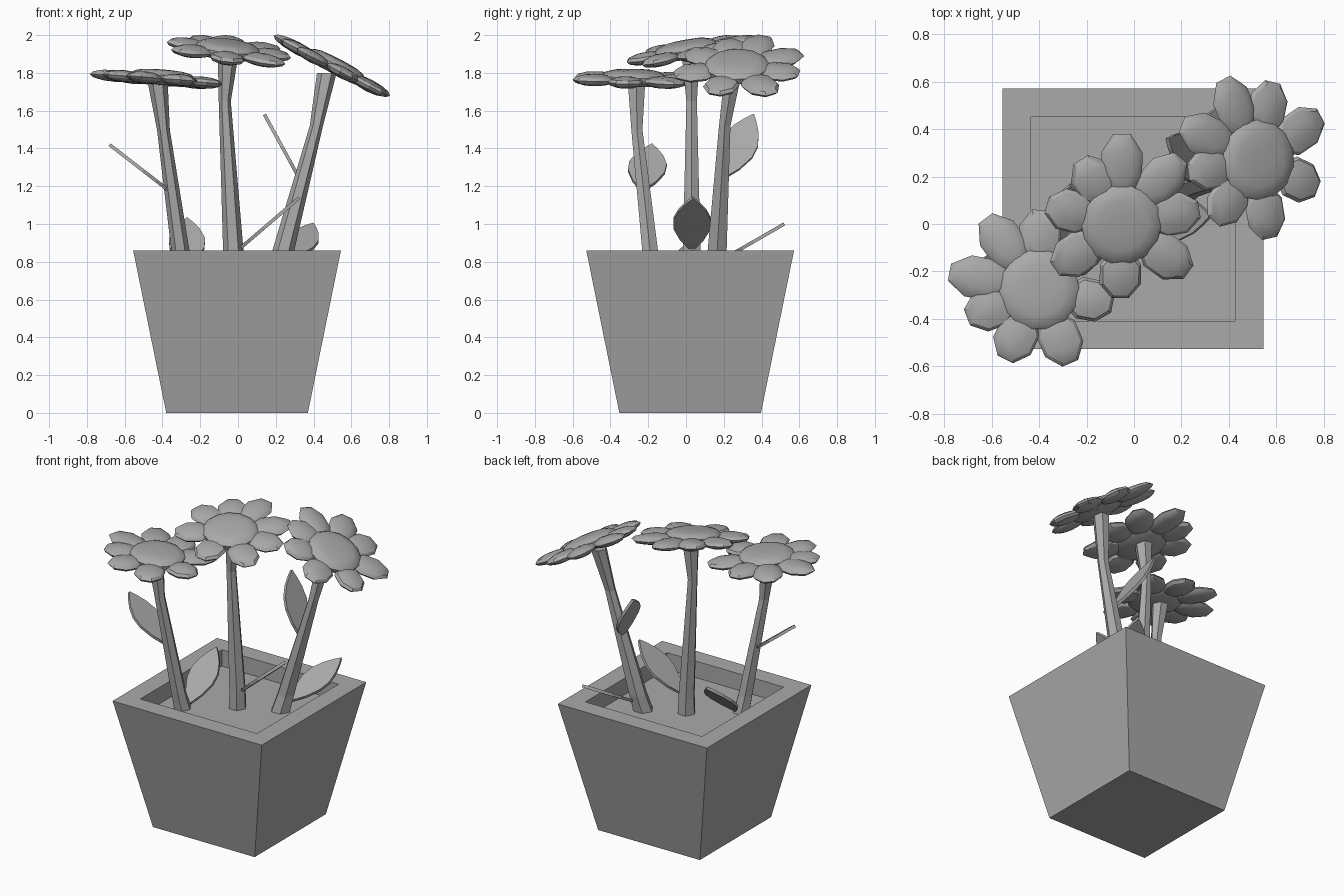
import bpy
import bmesh
import math
from mathutils import Matrix, Vector

cube = bpy.data.objects.get("Cube")
if cube:
    bpy.data.objects.remove(cube, do_unlink=True)

# Single colour
GREY = (0.4, 0.4, 0.4, 1.0)
grey = bpy.data.materials.new("plain grey")
grey.use_nodes = True
grey.diffuse_color = GREY
grey.node_tree.nodes["Principled BSDF"].inputs["Base Color"].default_value = GREY


def finish(bm, name, smooth=False):
    bmesh.ops.recalc_face_normals(bm, faces=bm.faces)
    mesh = bpy.data.meshes.new(name)
    bm.to_mesh(mesh)
    bm.free()
    mesh.materials.append(grey)
    obj = bpy.data.objects.new(name, mesh)
    bpy.context.collection.objects.link(obj)
    if smooth:
        bpy.ops.object.select_all(action="DESELECT")
        obj.select_set(True)
        bpy.context.view_layer.objects.active = obj
        bpy.ops.object.shade_smooth_by_angle(angle=math.radians(32))
    return obj


def loft(bm, rings, sides, turn=0.0, matrix=Matrix()):
    """Join polygon rings given as (x, y, z, radius) and cap both ends."""
    loops = []
    for x, y, z, r in rings:
        angles = [turn + math.tau * i / sides for i in range(sides)]
        loops.append([bm.verts.new(matrix @ Vector((x + r * math.cos(a), y + r * math.sin(a), z)))
                      for a in angles])
    for low, high in zip(loops, loops[1:]):
        for i in range(sides):
            j = (i + 1) % sides
            bm.faces.new((low[i], low[j], high[j], high[i]))
    bm.faces.new(loops[0][::-1])
    bm.faces.new(loops[-1])


# Square tapered pot with a recessed soil surface
SOIL = 0.75
pot_profile = [(0, 0.375), (0.86, 0.55), (0.86, 0.43), (SOIL, 0.43)]
bm = bmesh.new()
loft(bm, [(-0.005, 0.022, z, half * math.sqrt(2)) for z, half in pot_profile], 4, math.pi / 4)
finish(bm, "pot")

# Bent stems, pinched below the flower
stems = {
    "left_stem": [(0.215, 0.145, SOIL, 0.064), (0.24, 0.165, 0.86, 0.058),
                  (0.415, 0.205, 1.52, 0.035), (0.47, 0.25, 1.8, 0.052)],
    "middle_stem": [(-0.025, 0.03, SOIL, 0.058), (-0.025, 0.03, 0.86, 0.054),
                    (-0.07, 0.03, 1.65, 0.032), (-0.052, 0.025, 1.9, 0.055)],
    "right_stem": [(-0.29, -0.17, SOIL, 0.055), (-0.305, -0.19, 0.86, 0.048),
                   (-0.395, -0.26, 1.5, 0.034), (-0.425, -0.262, 1.75, 0.053)],
}
for name, rings in stems.items():
    bm = bmesh.new()
    loft(bm, rings, 6)
    finish(bm, name)

# Petal direction in degrees and reach from the flower centre
PETALS = [(90, 0.39), (48, 0.38), (10, 0.34), (-36, 0.36),
          (-90, 0.32), (-146, 0.34), (165, 0.33), (122, 0.33)]
DISC = [(-0.03, 0.13), (-0.01, 0.165), (0.02, 0.17), (0.038, 0.15), (0.048, 0.11), (0.052, 0.05)]


def flower(name, center, normal, spin):
    tilt = Vector((0, 0, 1)).rotation_difference(Vector(normal)).to_matrix().to_4x4()
    place = Matrix.Translation(center) @ tilt @ Matrix.Rotation(math.radians(spin), 4, "Z")
    # Plump eight-sided petals
    bm = bmesh.new()
    for angle, reach in PETALS:
        half = (reach - 0.11) / 2
        matrix = (place @ Matrix.Rotation(math.radians(angle), 4, "Z")
                  @ Matrix.Translation((reach - half, 0, 0))
                  @ Matrix.Diagonal((half / 0.95, 0.095, 0.032, 1))
                  @ Matrix.Rotation(math.pi / 8, 4, "Z"))
        bmesh.ops.create_uvsphere(bm, u_segments=8, v_segments=6, radius=1, matrix=matrix)
    finish(bm, name + "_petals", smooth=True)
    # Low domed centre
    bm = bmesh.new()
    loft(bm, [(0, 0, z, r) for z, r in DISC], 14, 0, place)
    finish(bm, name + "_centre", smooth=True)


flower("left_flower", (0.516, 0.27, 1.825), (0.52, -0.02, 1), 67)
flower("middle_flower", (-0.055, 0.0, 1.915), (0.12, -0.18, 1), 0)
flower("right_flower", (-0.4, -0.277, 1.765), (0.08, 0.02, 1), 79)

# Half-width of a leaf along its length
LEAF = [(0.0, 0.12), (0.18, 0.62), (0.4, 0.98), (0.58, 1.0), (0.76, 0.72), (0.9, 0.34)]


def leaf(name, base, tip, side, width):
    base, tip, side = Vector(base), Vector(tip), Vector(side)
    along = tip - base
    normal = along.cross(side).normalized()
    across = normal.cross(along).normalized() * width / 2
    outline = [base + along * t + across * w for t, w in LEAF] + [tip]
    outline += [base + along * t - across * w for t, w in reversed(LEAF)]
    bm = bmesh.new()
    face = bm.faces.new([bm.verts.new(p - normal * 0.009) for p in outline])
    grown = bmesh.ops.extrude_face_region(bm, geom=[face], use_keep_orig=True)
    moved = [v for v in grown["geom"] if isinstance(v, bmesh.types.BMVert)]
    bmesh.ops.translate(bm, verts=moved, vec=normal * 0.018)
    finish(bm, name)


X, Y = (1, 0, 0), (0, 1, 0)
leaf("right_upper_leaf", (-0.37, -0.23, 1.18), (-0.68, -0.18, 1.42), Y, 0.2)
leaf("right_lower_leaf", (-0.27, -0.13, 0.77), (-0.27, 0.165, 1.03), X, 0.19)
leaf("middle_leaf", (0.01, 0.03, 0.87), (0.325, 0.035, 1.14), Y, 0.2)
leaf("left_upper_leaf", (0.32, 0.2, 1.25), (0.14, 0.36, 1.58), Y, 0.19)
leaf("left_lower_leaf", (0.26, 0.19, 0.81), (0.4, 0.52, 1.0), X, 0.18)
